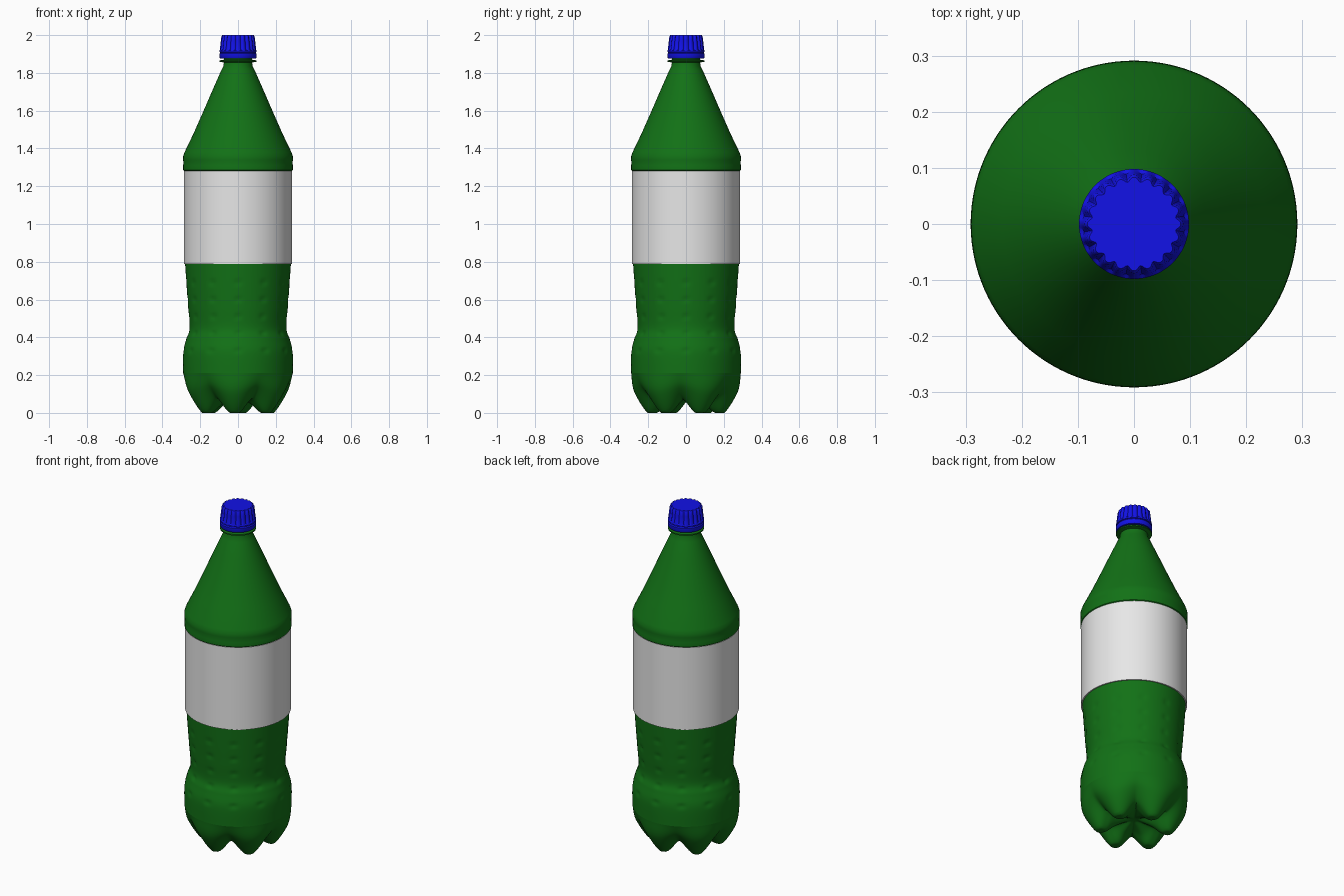
import bpy, bmesh, math

if "Cube" in bpy.data.objects:
    bpy.data.objects.remove(bpy.data.objects["Cube"])

SEG = 120
FEET = 6
FOOT_ANGLE = math.radians(24)


def material(name, rgb):
    m = bpy.data.materials.new(name)
    m.diffuse_color = (*rgb, 1)
    m.use_nodes = True
    m.node_tree.nodes["Principled BSDF"].inputs["Base Color"].default_value = m.diffuse_color
    return m


green = material("bottle green", (0.006, 0.165, 0.008))
grey = material("label grey", (0.8, 0.8, 0.8))
blue = material("cap blue", (0.006, 0.006, 0.8))


def smooth_path(pts, n):
    """Catmull-Rom subdivision of an (r, z) profile."""
    out = []
    for i in range(len(pts) - 1):
        p0, p1, p2, p3 = (pts[max(i - 1, 0)], pts[i], pts[i + 1], pts[min(i + 2, len(pts) - 1)])
        for k in range(n):
            t = k / n
            out.append(tuple(0.5 * (2 * b + (c - a) * t + (2 * a - 5 * b + 4 * c - d) * t * t
                                    + (3 * b - a - 3 * c + d) * t ** 3)
                             for a, b, c, d in zip(p0, p1, p2, p3)))
    out.append(pts[-1])
    return out


def lathe(name, rows, shape, mat, seg=SEG, caps=(False, False), angle=35):
    """Rings of vertices; shape(row, theta) gives (r, z)."""
    bm = bmesh.new()
    rings = []
    for row in rows:
        ring = []
        for j in range(seg):
            a = 2 * math.pi * j / seg
            r, z = shape(row, a)
            ring.append(bm.verts.new((r * math.cos(a), r * math.sin(a), z)))
        rings.append(ring)
    for lo, hi in zip(rings, rings[1:]):
        for j in range(seg):
            k = (j + 1) % seg
            bm.faces.new((lo[j], lo[k], hi[k], hi[j]))
    for ring, row, want in ((rings[0], rows[0], caps[0]), (rings[-1], rows[-1], caps[1])):
        if want:
            c = bm.verts.new((0, 0, sum(v.co.z for v in ring) / seg))
            for j in range(seg):
                bm.faces.new((ring[j], ring[(j + 1) % seg], c))
    bmesh.ops.recalc_face_normals(bm, faces=bm.faces)
    me = bpy.data.meshes.new(name)
    bm.to_mesh(me)
    bm.free()
    me.materials.append(mat)
    ob = bpy.data.objects.new(name, me)
    bpy.context.collection.objects.link(ob)
    bpy.ops.object.select_all(action='DESELECT')
    ob.select_set(True)
    bpy.context.view_layer.objects.active = ob
    bpy.ops.object.shade_smooth_by_angle(angle=math.radians(angle))
    return ob


# Lobed base: blend between a foot profile and a valley profile
foot = [(0.02, 0.075), (0.10, 0.04), (0.155, 0.0), (0.205, 0.0), (0.275, 0.112), (0.29, 0.21)]
valley = [(0.02, 0.075), (0.10, 0.07), (0.15, 0.07), (0.20, 0.085), (0.262, 0.145), (0.29, 0.21)]
base_rows = list(zip(smooth_path(foot, 6), smooth_path(valley, 6)))


def base_shape(row, a):
    w = ((1 + math.cos(FEET * (a - FOOT_ANGLE))) / 2) ** 0.7
    f, v = row
    return f[0] * w + v[0] * (1 - w), max(0, f[1] * w + v[1] * (1 - w))


lathe("bottle_base", base_rows, base_shape, green, caps=(True, False), angle=60)

# Gripping waist with columns of shallow dimples
waist = smooth_path([(0.29, 0.21), (0.29, 0.32), (0.274, 0.39), (0.257, 0.45),
                     (0.264, 0.56), (0.272, 0.67), (0.280, 0.79)], 10)


def waist_shape(row, a):
    r, z = row
    col = max(0, math.cos(12 * a)) ** 4
    dot = max(0, math.cos(2 * math.pi * (z - 0.33) / 0.09)) ** 2
    fade = 1 if 0.30 < z < 0.75 else 0
    return r - 0.006 * col * dot * fade, z


lathe("bottle_waist", waist, waist_shape, green, angle=60)

# Label wrap
plain = lambda row, a: row
lathe("label", [(0.280, 0.788), (0.287, 0.788), (0.287, 1.28), (0.282, 1.28)], plain, grey, seg=64)

# Shoulder, cone and neck with support flange
shoulder = [(0.282, 1.278), (0.290, 1.285), (0.2905, 1.31), (0.288, 1.325), (0.291, 1.34),
            (0.290, 1.36), (0.283, 1.38), (0.235, 1.48), (0.182, 1.60), (0.130, 1.72),
            (0.088, 1.815), (0.077, 1.835), (0.075, 1.855), (0.097, 1.859), (0.097, 1.866),
            (0.075, 1.87), (0.075, 1.90)]
lathe("shoulder_and_neck", shoulder, plain, green, seg=64)

# Tamper ring under the cap
lathe("cap_ring", [(0.08, 1.876), (0.094, 1.876), (0.098, 1.882), (0.098, 1.902),
                   (0.093, 1.908), (0.08, 1.908)], plain, blue, seg=64)

# Cap with grip ridges
cap_rows = [(0.085, 1.906, 0), (0.097, 1.910, 0), (0.098, 1.918, 0), (0.096, 1.924, 0.006),
            (0.091, 1.970, 0.007), (0.088, 1.993, 0.008), (0.083, 2.0, 0.008), (0.05, 2.0, 0.002)]


def cap_shape(row, a):
    r, z, depth = row
    return r - depth * (0.5 - 0.5 * math.cos(20 * a)) ** 1.5, z


lathe("cap", cap_rows, cap_shape, blue, seg=160, caps=(False, True))
